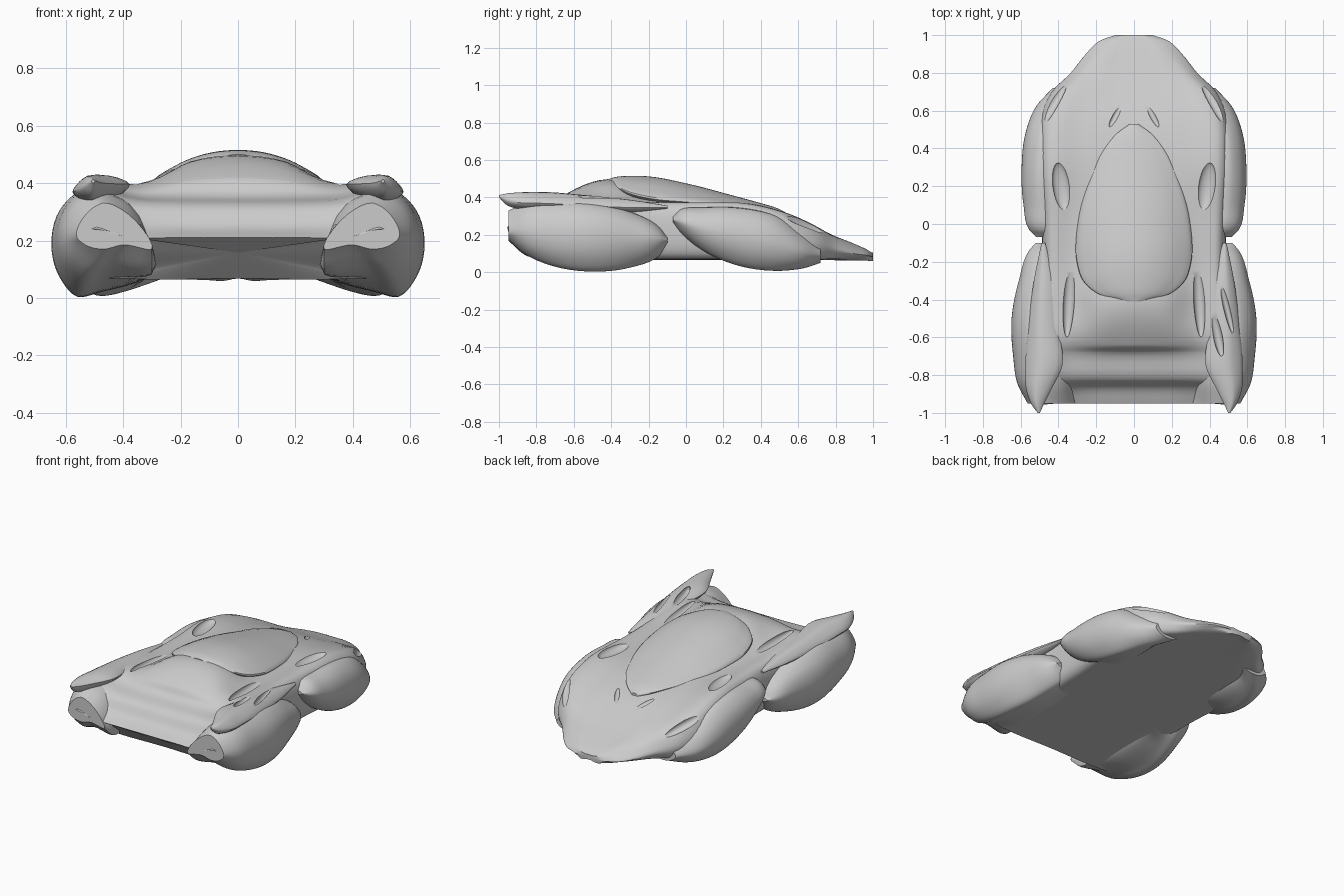
import bpy, bmesh, math
from mathutils import Vector, Matrix

if "Cube" in bpy.data.objects:
    bpy.data.objects.remove(bpy.data.objects["Cube"])


def spline(pts, n, cyclic):
    # chord-length weighted cubic through all points
    pts = [Vector(p) for p in pts]
    k = len(pts)
    segs = k if cyclic else k - 1
    d = [max((pts[(i + 1) % k] - pts[i]).length, 1e-5) for i in range(segs)]
    s = [(pts[(i + 1) % k] - pts[i]) / d[i] for i in range(segs)]
    tan = []
    for i in range(k):
        if not cyclic and i in (0, k - 1):
            tan.append(s[0] if i == 0 else s[-1])
        else:
            a, b = (i - 1) % segs, i % segs
            tan.append((s[a] * d[b] + s[b] * d[a]) / (d[a] + d[b]))
    out = []
    for i in range(segs):
        p, q = pts[i], pts[(i + 1) % k]
        u, v = tan[i] * d[i], tan[(i + 1) % k] * d[i]
        for j in range(n):
            t = j / n
            out.append(p * (2*t**3 - 3*t**2 + 1) + u * (t**3 - 2*t*t + t)
                       + q * (3*t*t - 2*t**3) + v * (t**3 - t*t))
    if not cyclic:
        out.append(pts[-1])
    return out


def add_object(name, bm):
    bmesh.ops.recalc_face_normals(bm, faces=bm.faces)
    me = bpy.data.meshes.new(name)
    bm.to_mesh(me)
    bm.free()
    ob = bpy.data.objects.new(name, me)
    bpy.context.collection.objects.link(ob)
    return ob


def loft(name, rows, n=5, m=5, mirror=False):
    # smooth skin through closed rings, fan-capped at both ends
    cols = [spline(c, n, False) for c in zip(*rows)]
    rings = [spline(r, m, True) for r in zip(*cols)]
    bm = bmesh.new()
    for side in ((1, -1) if mirror else (1,)):
        vs = [[bm.verts.new((p.x * side, p.y, p.z)) for p in r] for r in rings]
        k = len(vs[0])
        for a, b in zip(vs, vs[1:]):
            for i in range(k):
                j = (i + 1) % k
                bm.faces.new((a[i], a[j], b[j], b[i]))
        for r in (vs[0], vs[-1]):
            c = bm.verts.new(sum((v.co for v in r), Vector()) / k)
            for i in range(k):
                bm.faces.new((r[i], r[(i + 1) % k], c))
    return add_object(name, bm)


def symmetric(half):
    return half + [(-x, y, z) for x, y, z in half[-2:0:-1]]


# Main body shell: y, half width, shoulder z, valley x, valley z, inner z, centre z
body_rows = []
for y, w, zs, xv, zv, zi, zt in [
    (1.0, .10, .098, .06, .10, .10, .10), (.965, .19, .112, .11, .12, .122, .122),
    (.9, .255, .13, .15, .15, .15, .15), (.8, .335, .17, .2, .19, .19, .19),
    (.7, .435, .225, .24, .24, .235, .235), (.55, .5, .295, .27, .3, .3, .3),
    (.35, .51, .35, .28, .35, .35, .35), (0, .49, .365, .33, .365, .39, .41),
    (-.25, .49, .37, .335, .375, .43, .465), (-.42, .51, .38, .33, .39, .475, .497),
    (-.62, .54, .385, .34, .39, .42, .43), (-.645, .545, .385, .34, .38, .405, .415),
    (-.68, .55, .38, .34, .36, .365, .365), (-.82, .56, .36, .36, .325, .315, .315),
    (-.87, .56, .34, .38, .27, .25, .25), (-.95, .55, .24, .4, .215, .21, .21)]:
    yb = y if y > -.6 else -.6 + (y + .6) * .5      # tail tucks in underneath
    zb = .068
    body_rows.append(symmetric([
        (0, yb, zb), (.7 * w, yb, zb), (w - .03, yb, zb + .012),
        (w, (y + yb) / 2, (zb + zs) / 2), (w - .04, y, zs),
        (xv, y, zv), (xv * .5, y, zi), (0, y, zt)]))
body = loft("body_shell", body_rows)


# Leaf-shaped fenders: y, bottom z, widest z, top z, outer x
def fender(name, stations):
    rows = []
    for y, zb, zm, zt, x in stations:
        rows.append([(min(.3, x - .2), y, max(.09, zb)), (x - .16, y, zb + .015), (x - .09, y, zb),
                     (x - .03, y, zb + .35 * (zm - zb)), (x, y, zm),
                     (x - .028, y, zm + .65 * (zt - zm)), (x - .09, y, zt),
                     (min(.38, x - .15), y, max(zt - .04, zm))])
    return loft(name, rows, mirror=True)


front_fenders = fender("front_fenders", [
    (-.07, .26, .28, .30, .515), (-.03, .21, .27, .335, .555), (.1, .11, .23, .345, .585),
    (.3, .03, .19, .34, .595), (.48, .008, .15, .30, .575), (.62, .02, .11, .21, .52),
    (.72, .05, .09, .16, .43)])
rear_fenders = fender("rear_fenders", [
    (-.1, .15, .17, .19, .52), (-.14, .09, .18, .24, .555), (-.3, .025, .19, .32, .61),
    (-.5, .004, .19, .36, .648), (-.7, .03, .19, .37, .64), (-.85, .09, .2, .365, .615),
    (-.95, .17, .21, .33, .56)])

# Egg-shaped canopy: y, half width, edge z, top z
canopy_rows = []
for y, w, ze, zt in [(.53, .02, .315, .322), (.48, .09, .33, .345), (.4, .155, .345, .369),
                     (.25, .23, .355, .41), (0, .298, .375, .475), (-.2, .303, .395, .512),
                     (-.3, .27, .42, .515), (-.37, .19, .455, .51), (-.41, .06, .485, .5)]:
    d = zt - ze
    canopy_rows.append(symmetric([(0, y, ze - .03), (.8 * w, y, ze - .02), (w, y, ze),
                                  (.75 * w, y, ze + .5 * d), (.4 * w, y, ze + .87 * d), (0, y, zt)]))
canopy = loft("canopy", canopy_rows)

# Shoulder pods ending in pointed tail fins: y, inner x, outer x, low z, top z
pod_rows = []
for y, a, b, lo, hi in [(-.1, .47, .49, .34, .355), (-.3, .42, .53, .32, .385),
                        (-.55, .4, .56, .32, .41), (-.75, .38, .575, .33, .425),
                        (-.88, .44, .57, .335, .425), (-.96, .48, .54, .36, .42),
                        (-1.0, .498, .51, .4, .412)]:
    h = hi - lo
    pod_rows.append([(a, y, lo + .7 * h), (a + .65 * (b - a), y, hi),
                     (b, y, lo + .4 * h), ((a + b) / 2, y, lo)])
pods = loft("tail_fin_pods", pod_rows, mirror=True)

# Vent cutters: x, y, z, half sizes, turn, tilt, mirrored
bm = bmesh.new()
for x, y, z, sx, sy, turn, tilt, both in [
    (.385, .2, .375, .045, .13, -8, 0, True),       # hood intakes
    (.345, -.4, .395, .03, .2, 3, 0, True),         # roof side channels
    (.085, .6, .305, .02, .1, 28, -8, True),        # slits ahead of canopy
    (.44, .62, .275, .03, .16, 32, -22, True),      # lamp recesses
    (.44, -.58, .415, .025, .13, 12, 0, False),     # extra louvres on one side
    (.49, -.44, .41, .018, .15, 14, 0, False)]:
    for s in ((1, -1) if both else (1,)):
        mat = (Matrix.Translation((x * s, y, z)) @ Matrix.Rotation(math.radians(turn * s), 4, 'Z')
               @ Matrix.Rotation(math.radians(tilt), 4, 'X') @ Matrix.Diagonal((sx, sy, .03, 1)))
        bmesh.ops.create_uvsphere(bm, u_segments=24, v_segments=12, radius=1, matrix=mat)
cutter = add_object("vent_cutter", bm)
cutter.hide_render = True
for ob in (body, pods):
    mod = ob.modifiers.new("vents", 'BOOLEAN')
    mod.operation = 'DIFFERENCE'
    mod.solver = 'EXACT'
    mod.object = cutter
    deps = bpy.context.evaluated_depsgraph_get()
    mesh = bpy.data.meshes.new_from_object(ob.evaluated_get(deps))
    ob.modifiers.clear()
    ob.data = mesh
bpy.data.objects.remove(cutter)

# Smooth shading with crisp edges
for ob in (body, front_fenders, rear_fenders, canopy, pods):
    bpy.ops.object.select_all(action='DESELECT')
    ob.select_set(True)
    bpy.context.view_layer.objects.active = ob
    bpy.ops.object.shade_smooth_by_angle(angle=math.radians(35))
